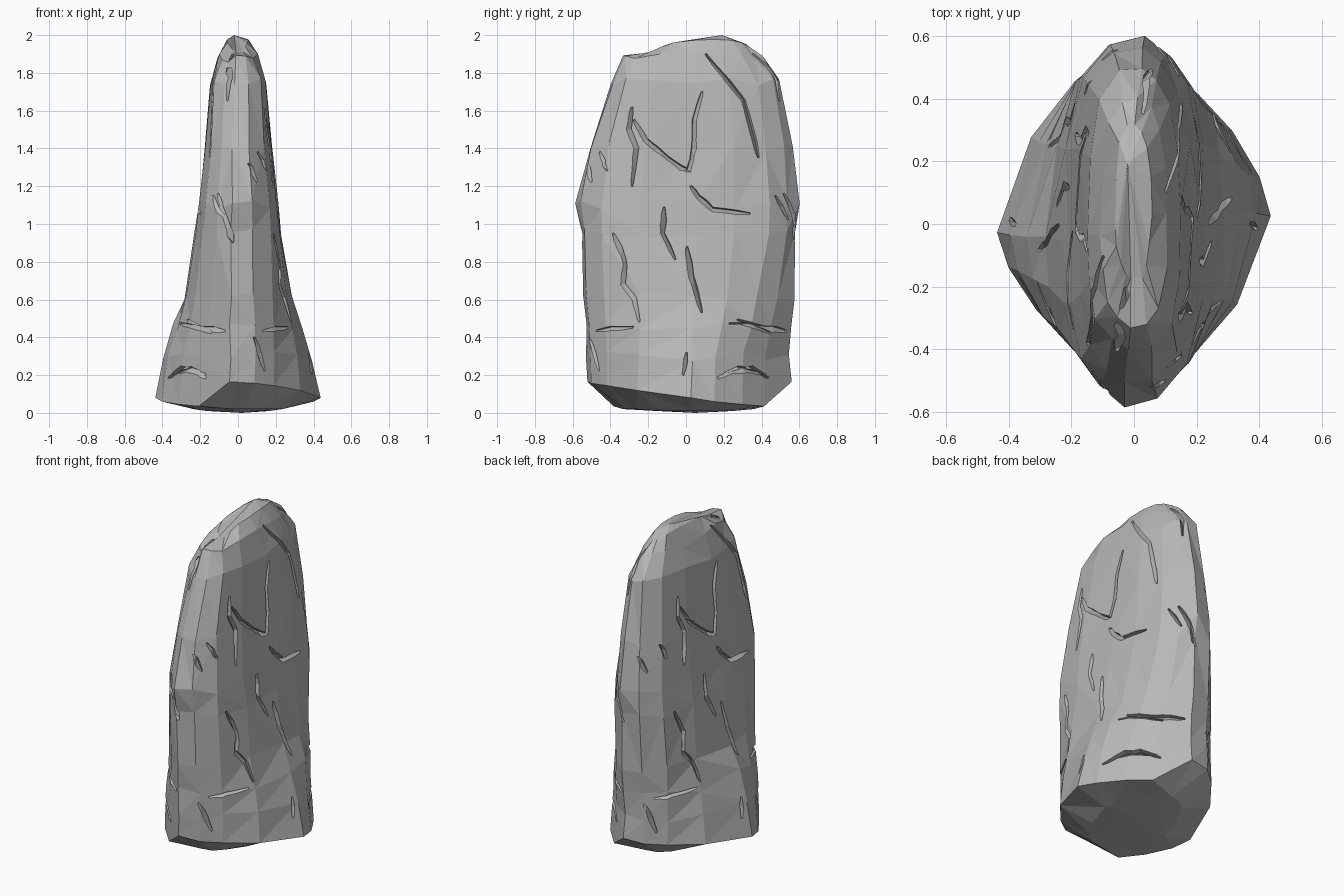
import bpy, bmesh, random
from mathutils import Vector
from mathutils.bvhtree import BVHTree

if "Cube" in bpy.data.objects:
    bpy.data.objects.remove(bpy.data.objects["Cube"])

random.seed(4)

stone = bpy.data.materials.new("grey stone")
stone.diffuse_color = (0.48, 0.48, 0.48, 1)
stone.use_nodes = True
stone.node_tree.nodes["Principled BSDF"].inputs["Base Color"].default_value = stone.diffuse_color

# Half outlines of the cross-section (other half is the same turned 180 degrees)
LOW = [(1, .05), (.93, .27), (.72, .53), (.48, .74), (.1, 1), (-.2, .96), (-.44, .81), (-.76, .49)]
HIGH = [(1, .1), (.97, .45), (.8, .76), (.5, .92), (.15, 1), (-.35, .98), (-.78, .8), (-.96, .42)]

# z, half width, front depth, back depth
LEVELS = [(.01, .17, .15, .25), (.02, .23, .33, .36), (.08, .435, .52, .56), (.30, .395, .525, .55),
          (.45, .345, .53, .56), (.62, .285, .54, .57), (.95, .228, .55, .58), (1.1, .21, .565, .58),
          (1.4, .18, .51, .56), (1.75, .15, .40, .50), (1.88, .105, .33, .40), (1.97, .055, .17, .32)]


def ring(z, hx, yf, yb):
    t = min(max((z - .1) / .9, 0), 1)
    t = t * t * (3 - 2 * t)
    half = [Vector(a).lerp(Vector(b), t) for a, b in zip(LOW, HIGH)]
    pts = []
    for p in half + [-p for p in half]:
        zz = z
        j = .006
        v = abs(p.y)
        grow = 1
        if z == .08:
            # rim climbs along two opposite sides and dips along the other two
            if p.x * p.y < 0:
                zz = .08 + .08 * v
            else:
                zz = .08 if v < .1 else .06 if v < .4 else .045 if v < .6 else .035 if v < .9 else .165
            j = .003
        elif .1 < z < 1.9:
            zz += random.uniform(-.025, .025)
        elif z > 1.9:
            zz += .02 * p.y - .04 * p.y ** 4
        if z == 1.1 and v > .99:
            grow = 1.035                    # small nose at mid height
        pts.append((p.x * hx + random.uniform(-j, j),
                    p.y * grow * (yb if p.y > 0 else yf) + random.uniform(-j, j), zz))
    return pts


# Standing stone body: lofted facets
bm = bmesh.new()
rings = [[bm.verts.new(p) for p in ring(*lv)] for lv in LEVELS]
for a, b in zip(rings, rings[1:]):
    n = len(a)
    for i in range(n):
        bm.faces.new((a[i], a[(i + 1) % n], b[(i + 1) % n], b[i]))
for r, c in ((rings[0], (.02, .05, .0)), (rings[-1], (-.02, .19, 2.0))):
    cv = bm.verts.new(c)
    for i in range(len(r)):
        bm.faces.new((r[i], r[(i + 1) % len(r)], cv))
bmesh.ops.triangulate(bm, faces=bm.faces[:])
bmesh.ops.recalc_face_normals(bm, faces=bm.faces[:])
tree = BVHTree.FromBMesh(bm)
mesh = bpy.data.meshes.new("standing_stone")
bm.to_mesh(mesh)
bm.free()
mesh.materials.append(stone)
rock = bpy.data.objects.new("standing_stone", mesh)
bpy.context.collection.objects.link(rock)

# Crack paths on the broad side (y, z) and on the narrow front (x, z)
SIDE = [[(-.28, 1.55), (-.22, 1.44), (-.16, 1.39), (-.03, 1.29), (.02, 1.28), (.05, 1.4), (.05, 1.55), (.09, 1.70)],
        [(.02, 1.2), (.06, 1.14), (.14, 1.07), (.34, 1.05)],
        [(-.12, 1.09), (-.13, .95), (-.06, .81)],
        [(0, .88), (.02, .72), (.08, .53)],
        [(-.39, .95), (-.33, .80), (-.34, .68), (-.28, .6), (-.25, .48)],
        [(.10, 1.9), (.30, 1.65), (.34, 1.5), (.38, 1.35)],
        [(-.29, 1.62), (-.31, 1.5), (-.27, 1.4), (-.29, 1.2)],
        [(.47, 1.15), (.54, 1.02)],
        [(0, .32), (-.02, .2)],
        [(.17, .18), (.28, .23), (.42, .20)],
        [(.27, .49), (.45, .42)],
        [(-.46, 1.38), (-.42, 1.28)]]
FRONT = [[(-.11, 1.16), (-.08, 1.05), (-.03, .9)],
         [(-.31, .47), (-.2, .44), (-.07, .43)],
         [(.13, .43), (.27, .45)],
         [(-.35, .20), (-.25, .23), (-.17, .18)],
         [(.08, .40), (.14, .22)],
         [(.05, 1.32), (.10, 1.22)],
         [(-.03, 1.9), (-.06, 1.65)]]


def add_crack(bm, path, place, look):
    # wedge swept along the path, laid on the stone by ray casting
    fine = []
    for a, b in zip(path, path[1:]):
        fine += [Vector(a).lerp(Vector(b), k / 2) for k in range(2)]
    fine.append(Vector(path[-1]))
    hits = []
    for p in fine:
        co, no, _, _ = tree.ray_cast(place(p), look)
        if co is not None:
            hits.append((co, no))
    if len(hits) < 2:
        return
    rows = []
    for i, (co, no) in enumerate(hits):
        t = (hits[min(i + 1, len(hits) - 1)][0] - hits[max(i - 1, 0)][0]).normalized()
        s = no.cross(t).normalized()
        end = i in (0, len(hits) - 1)
        w = .010 if end else random.uniform(.017, .025)
        d = .02 if end else .03
        skew = s * w * .8
        rows.append([bm.verts.new(q) for q in
                     (co + no * .02 + s * w, co + no * .02 - s * w, co - no * d + skew)])
    faces = [bm.faces.new(rows[0]), bm.faces.new(rows[-1])]
    for a, b in zip(rows, rows[1:]):
        for k in range(3):
            m = (k + 1) % 3
            faces.append(bm.faces.new((a[k], a[m], b[m], b[k])))
    res = bmesh.ops.triangulate(bm, faces=faces)
    bmesh.ops.recalc_face_normals(bm, faces=res["faces"])


bm = bmesh.new()
for sg in (1, -1):
    for path in SIDE:
        add_crack(bm, path, lambda p: Vector((sg * 2, sg * p.x, p.y)), Vector((-sg, 0, 0)))
    for path in FRONT:
        add_crack(bm, path, lambda p: Vector((sg * p.x, -sg * 2, p.y)), Vector((0, sg, 0)))
cm = bpy.data.meshes.new("crack_cutter")
bm.to_mesh(cm)
bm.free()
cm.materials.append(stone)
cutter = bpy.data.objects.new("crack_cutter", cm)
cutter.hide_render = True
bpy.context.collection.objects.link(cutter)

# Carve the cracks and keep the result
mod = rock.modifiers.new("cracks", 'BOOLEAN')
mod.operation = 'DIFFERENCE'
mod.solver = 'EXACT'
mod.use_self = True
mod.object = cutter
bpy.context.view_layer.update()
carved = bpy.data.meshes.new_from_object(rock.evaluated_get(bpy.context.evaluated_depsgraph_get()))
rock.modifiers.clear()
if len(carved.vertices) > len(mesh.vertices):
    rock.data = carved
bpy.data.objects.remove(cutter)
for f in rock.data.polygons:
    f.use_smooth = False
